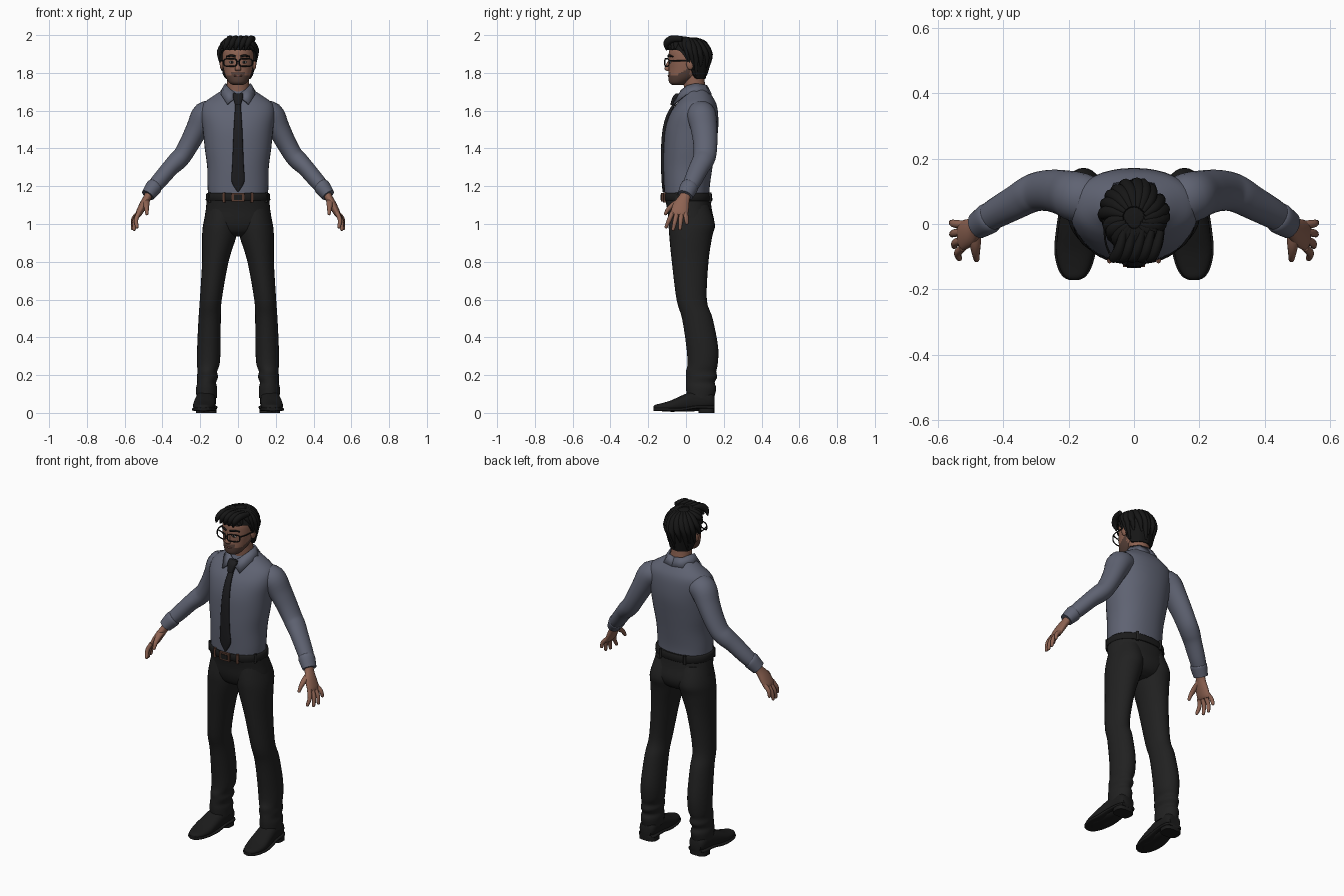
import bpy, bmesh, math, random
from mathutils import Vector

random.seed(4)
cube = bpy.data.objects.get("Cube")
if cube:
    bpy.data.objects.remove(cube)
X, Y, Z = Vector((1, 0, 0)), Vector((0, 1, 0)), Vector((0, 0, 1))


def material(name, r, g, b):
    m = bpy.data.materials.new(name)
    m.use_nodes = True
    m.diffuse_color = (r, g, b, 1)
    m.node_tree.nodes["Principled BSDF"].inputs["Base Color"].default_value = (r, g, b, 1)
    return m


SHIRT = material("slate_shirt", .115, .125, .17)
TROUSER = material("charcoal_cloth", .015, .015, .015)
LEATHER = material("black_leather", .011, .011, .011)
TIE = material("tie_black", .012, .012, .014)
HAIR = material("hair_black", .008, .008, .008)
SKIN = material("skin", .27, .125, .085)
STUBBLE = material("stubble", .10, .055, .042)
BROWN = material("buckle_brown", .10, .045, .03)
WHITE = material("eye_white", .5, .48, .46)
LIPS = material("lips", .16, .065, .05)


def finish(name, bm, mats, mirror=False, rule=None, angle=50):
    """Turn a bmesh into a smooth object, optionally mirrored in x."""
    bmesh.ops.recalc_face_normals(bm, faces=bm.faces)
    for f in bm.faces:
        f.smooth = True
        if rule:
            f.material_index = rule(f.calc_center_median())
    me = bpy.data.meshes.new(name)
    bm.to_mesh(me)
    bm.free()
    me.set_sharp_from_angle(angle=math.radians(angle))
    for m in mats:
        me.materials.append(m)
    ob = bpy.data.objects.new(name, me)
    bpy.context.scene.collection.objects.link(ob)
    if mirror:
        ob.modifiers.new("mirror", "MIRROR").use_mirror_merge = False
    return ob


def smooth_rows(rows, steps):
    """Resample rows with a Catmull-Rom spline."""
    p = [rows[0]] + list(rows) + [rows[-1]]
    out = []
    for i in range(1, len(p) - 2):
        for k in range(steps):
            t = k / steps
            out.append([.5 * (2*b + (c-a)*t + (2*a-5*b+4*c-d)*t*t + (3*b-a-3*c+d)*t**3)
                        for a, b, c, d in zip(*p[i-1:i+3])])
    return out + [list(rows[-1])]


def bridge(bm, rings, cap=True, closed=True):
    for r, q in zip(rings, rings[1:]):
        for i in range(len(r) if closed else len(r) - 1):
            j = (i + 1) % len(r)
            bm.faces.new((r[i], r[j], q[j], q[i]))
    if cap:
        bm.faces.new(rings[0])
        bm.faces.new(rings[-1])


def sweep(name, rows, mat, axis=None, side=Y, n=28, steps=4, power=2, tip=False, **kw):
    """Rows are x, y, z, radius across, radius along the side vector."""
    rows = smooth_rows(rows, steps)
    if tip:
        d = (Vector(rows[-1][:3]) - Vector(rows[-2][:3])).normalized()
        x, y, z, a, b = rows[-1]
        for s, f in ((.5, .85), (.85, .5)):
            rows.append([*(Vector((x, y, z)) + d * b * s), a * f, b * f])
    bm = bmesh.new()
    rings = []
    for i, r in enumerate(rows):
        t = axis or (Vector(rows[min(i+1, len(rows)-1)][:3]) - Vector(rows[max(i-1, 0)][:3])).normalized()
        v = (side - t * side.dot(t)).normalized()
        u = v.cross(t)
        ring = []
        for k in range(n):
            c, s = math.cos(math.tau*k/n), math.sin(math.tau*k/n)
            c, s = (math.copysign(abs(w)**(2/power), w) for w in (c, s))
            ring.append(bm.verts.new(Vector(r[:3]) + u*r[3]*c + v*r[4]*s))
        rings.append(ring)
    bridge(bm, rings)
    return finish(name, bm, mat if isinstance(mat, list) else [mat], **kw)


def column(name, rows, mat, **kw):
    """Upright form on the centre line: z, y, half width, half depth."""
    return sweep(name, [(0, y, z, a, b) for z, y, a, b in rows], mat, axis=Z, **kw)


def ball(name, loc, size, mat, mirror=False):
    bm = bmesh.new()
    bmesh.ops.create_uvsphere(bm, u_segments=16, v_segments=10, radius=1)
    for v in bm.verts:
        v.co = Vector(loc) + Vector(a*b for a, b in zip(v.co, size))
    return finish(name, bm, [mat], mirror, angle=80)


# Shirt body and sleeves
column("shirt", [(1.13, .005, .157, .118), (1.2, .005, .161, .121), (1.3, .01, .163, .13),
                 (1.4, .019, .176, .137), (1.5, .03, .186, .14), (1.58, .042, .196, .128),
                 (1.635, .055, .185, .106), (1.675, .06, .135, .08), (1.71, .055, .08, .06)],
       SHIRT, n=40, power=2.2)
sweep("sleeves", [(.12, .07, 1.585, .06, .07), (.172, .082, 1.577, .072, .077), (.215, .095, 1.505, .06, .07),
                  (.255, .102, 1.43, .053, .064), (.293, .1, 1.365, .05, .06), (.325, .088, 1.33, .05, .057),
                  (.36, .068, 1.295, .045, .053), (.42, .035, 1.225, .042, .047), (.46, .01, 1.18, .036, .041)],
      SHIRT, mirror=True)
sweep("cuffs", [(.438, .022, 1.203, .04, .044), (.447, .016, 1.193, .044, .048),
                (.478, -.004, 1.152, .036, .042)], SHIRT, mirror=True)

# Folded collar: upper edge and lower edge, front to back
edges = [((.01, -.035, 1.69), (.018, -.06, 1.668)), ((.035, -.027, 1.71), (.058, -.068, 1.635)),
         ((.062, .008, 1.735), (.09, -.005, 1.685)), ((.068, .05, 1.745), (.098, .06, 1.695)),
         ((.045, .1, 1.738), (.062, .125, 1.69)), ((0, .112, 1.735), (0, .137, 1.688))]
bm = bmesh.new()
bridge(bm, [[bm.verts.new(p) for p in e] for e in edges], cap=False, closed=False)
collar = finish("collar", bm, [SHIRT], mirror=True)
collar.modifiers.new("thickness", "SOLIDIFY").thickness = .008

# Tie
column("tie_blade", [(1.65, -.052, .014, .008), (1.58, -.092, .018, .01), (1.5, -.114, .023, .01),
                     (1.4, -.122, .027, .01), (1.3, -.122, .031, .01), (1.225, -.119, .034, .01),
                     (1.17, -.118, .003, .006)], TIE, n=16, power=3)
column("tie_knot", [(1.69, -.042, .026, .014), (1.67, -.052, .027, .02), (1.63, -.07, .015, .013)],
       TIE, n=16, power=3)

# Belt with loops and buckle
column("belt", [(1.122, .008, .167, .128), (1.127, .008, .171, .132), (1.158, .007, .169, .13),
                (1.163, .007, .164, .126)], LEATHER, n=40, steps=1, power=2.2)
column("buckle", [(1.119, -.126, .034, .006), (1.165, -.126, .034, .006)], BROWN, n=24, steps=1, power=8)
column("buckle_centre", [(1.128, -.129, .022, .006), (1.156, -.129, .022, .006)], LEATHER, n=24, steps=1, power=8)
for name, x, y in (("front", .075, -.112), ("side", .15, -.05), ("rear", .08, .126)):
    sweep(name + "_belt_loops", [(x, y, 1.115, .008, .009), (x, y, 1.168, .008, .009)],
          BROWN if name == "front" else TROUSER, axis=Z, n=8, steps=1, mirror=True)

# Trousers
column("trouser_seat", [(1.15, .006, .163, .122), (1.08, .018, .17, .118), (1.01, .029, .176, .12),
                        (.96, .03, .14, .1), (.935, .03, .06, .06)], TROUSER, n=40, power=2.2)
legs = [(1.1, .08, .02, .08, .1), (1.0, .092, .031, .092, .122), (.93, .1, .025, .09, .113), (.8, .12, .022, .07, .097),
        (.6, .144, .03, .058, .08), (.5, .15, .06, .059, .081), (.35, .154, .086, .062, .084),
        (.26, .157, .088, .06, .08), (.22, .162, .08, .052, .08), (.19, .162, .083, .056, .082),
        (.16, .166, .076, .05, .076), (.13, .166, .08, .056, .08), (.08, .166, .077, .054, .072)]
sweep("trouser_legs", [(x, y, z, a, b) for z, x, y, a, b in legs], TROUSER, axis=Z, mirror=True)

# Shoes run from heel to toe
shoes = [(.15, .166, .06, .036, .03), (.125, .166, .067, .05, .047), (.05, .17, .064, .053, .055),
         (-.02, .176, .05, .057, .043), (-.08, .18, .036, .058, .03), (-.13, .182, .03, .047, .021),
         (-.16, .183, .029, .03, .015), (-.171, .183, .029, .01, .006)]
sweep("shoes", [(x, y, z, a, b) for y, x, z, a, b in shoes], LEATHER, axis=-Y, side=Z, power=2.4, mirror=True)
sweep("shoe_soles", [(x, y, .019 if y < .04 else .03, a + .006, .009) for y, x, z, a, b in shoes],
      LEATHER, axis=-Y, side=Z, power=4, mirror=True)
sweep("shoe_heels", [(.168, .108, 0, .054, .042), (.168, .108, .035, .052, .042)], LEATHER,
      axis=Z, steps=1, power=3, mirror=True)

# Hands
sweep("palms", [(.46, .01, 1.178, .024, .028), (.48, -.008, 1.14, .021, .03), (.502, -.025, 1.1, .021, .042),
                (.523, -.035, 1.06, .018, .046), (.53, -.038, 1.045, .013, .043)], SKIN, mirror=True)
for name, base, end in (("index", -.072, (.535, -.105, .985)), ("middle", -.048, (.55, -.068, .972)),
                        ("ring", -.024, (.557, -.032, .975)), ("little", -.002, (.558, .004, 1.005))):
    a, b = Vector((.524, base, 1.06)), Vector(end)
    mid = (a + b) / 2 + X * .01
    sweep(name + "_fingers", [(*a, .012, .0125), (*mid, .0115, .012), (*b, .009, .009)],
          SKIN, n=12, tip=True, mirror=True)
sweep("thumbs", [(.487, -.02, 1.125, .016, .02), (.486, -.062, 1.105, .015, .017),
                 (.484, -.092, 1.08, .012, .012), (.482, -.108, 1.055, .009, .009)],
      SKIN, side=X, n=12, tip=True, mirror=True)


# Head and neck, with the beard area coloured by position
def beard(c):
    jaw = c.z < 1.787 + .6 * max(0, c.y + .05) and c.y < .02
    moustache = c.y < -.06 and abs(c.x) < .036 and c.z < 1.808
    return int(jaw or moustache)


sweep("neck", [(0, .055, 1.66, .065, .06), (0, .045, 1.73, .059, .056), (0, .035, 1.82, .06, .06)], SKIN)
column("head", [(1.737, -.045, .03, .03), (1.75, -.036, .048, .053), (1.78, -.014, .066, .08),
                (1.82, .002, .077, .094), (1.87, .006, .083, .098), (1.92, .01, .081, .098),
                (1.96, .015, .06, .075), (1.975, .015, .03, .04)], [SKIN, STUBBLE], n=48, steps=6, rule=beard)
sweep("nose", [(0, -.083, 1.868, .009, .01), (0, -.095, 1.84, .011, .013), (0, -.1, 1.82, .017, .013),
               (0, -.093, 1.809, .012, .008)], SKIN, axis=Z, n=16)
ball("mouth", (0, -.089, 1.785), (.024, .008, .006), LIPS)
ball("ears", (.086, .022, 1.848), (.011, .021, .031), SKIN, True)
ball("eyes", (.033, -.084, 1.857), (.014, .007, .007), WHITE, True)
ball("pupils", (.033, -.09, 1.857), (.006, .003, .006), HAIR, True)
sweep("eyebrows", [(.012, -.094, 1.886, .005, .005), (.035, -.09, 1.892, .006, .006),
                   (.062, -.069, 1.886, .003, .004)], HAIR, side=Z, n=8, mirror=True)

# Glasses
rim = []
for k in range(33):
    c, s = math.cos(math.tau*k/32), math.sin(math.tau*k/32)
    x = .041 + .034 * math.copysign(abs(c)**.5, c)
    rim.append((x, -.112 + 4 * x * x, 1.855 + .02 * math.copysign(abs(s)**.5, s), .0035, .0035))
sweep("glasses_rims", rim, LEATHER, n=8, steps=1, mirror=True)
sweep("glasses_bridge", [(-.01, -.112, 1.861, .003, .003), (.01, -.112, 1.861, .003, .003)], LEATHER, side=Z, n=8)
sweep("glasses_temples", [(.075, -.09, 1.865, .003, .004), (.088, -.05, 1.865, .003, .004),
                          (.093, .03, 1.862, .003, .004)], LEATHER, side=Z, n=8, mirror=True)


# Hair: a ridged shell with a rising hairline, then overlapping locks
def hair_point(a, t, grow=1):
    front = math.cos(a)
    w = min(1, max(0, (front + .6) / 1.1))
    low = 1.768 + .152 * w * w * (3 - 2 * w)
    z = low + (1.988 - low) * math.sin(t * math.pi / 2)
    u = (z - 1.875) / .113
    r = math.sqrt(max(0, 1 - u**2.6)) if u > 0 else 1 + .2 * u
    r *= grow * (1 + .02 * math.sin(11 * a + 30 * z))
    return Vector((.097 * r * math.sin(a), .01 - (.112 if front > 0 else .114) * r * front, z))


bm = bmesh.new()
levels = [(0, .78)] + [(k / 16, 1) for k in range(16)] + [(.98, 1)]
bridge(bm, [[bm.verts.new(hair_point(math.tau*k/64, t, g)) for k in range(64)] for t, g in levels], cap=False)
bm.faces.new(bm.verts[-64:])
finish("hair", bm, [HAIR])
for i in range(22):
    a = math.tau * i / 22
    twist = .5 + random.uniform(-.15, .25)
    low = random.uniform(.02, .22)
    rows = []
    for t, r in ((.85, .008), (.65, .018), (.4, .02), (low, .006)):
        p = hair_point(a + twist * (.85 - t), t, 1.0)
        rows.append((*p, r, r * .8))
    sweep("hair_lock_%d" % (i + 1), rows, HAIR, side=Z, n=10, tip=True)

# Swept fringe above the forehead
for i in range(5):
    x = -.06 + .028 * i
    sweep("fringe_%d" % (i + 1), [(x + .03, -.02, 1.98, .014, .012), (x + .015, -.075, 1.979, .019, .016),
                                  (x, -.102, 1.957, .018, .015), (x - .012, -.103, 1.925, .006, .006)],
          HAIR, side=X, n=10, tip=True)
